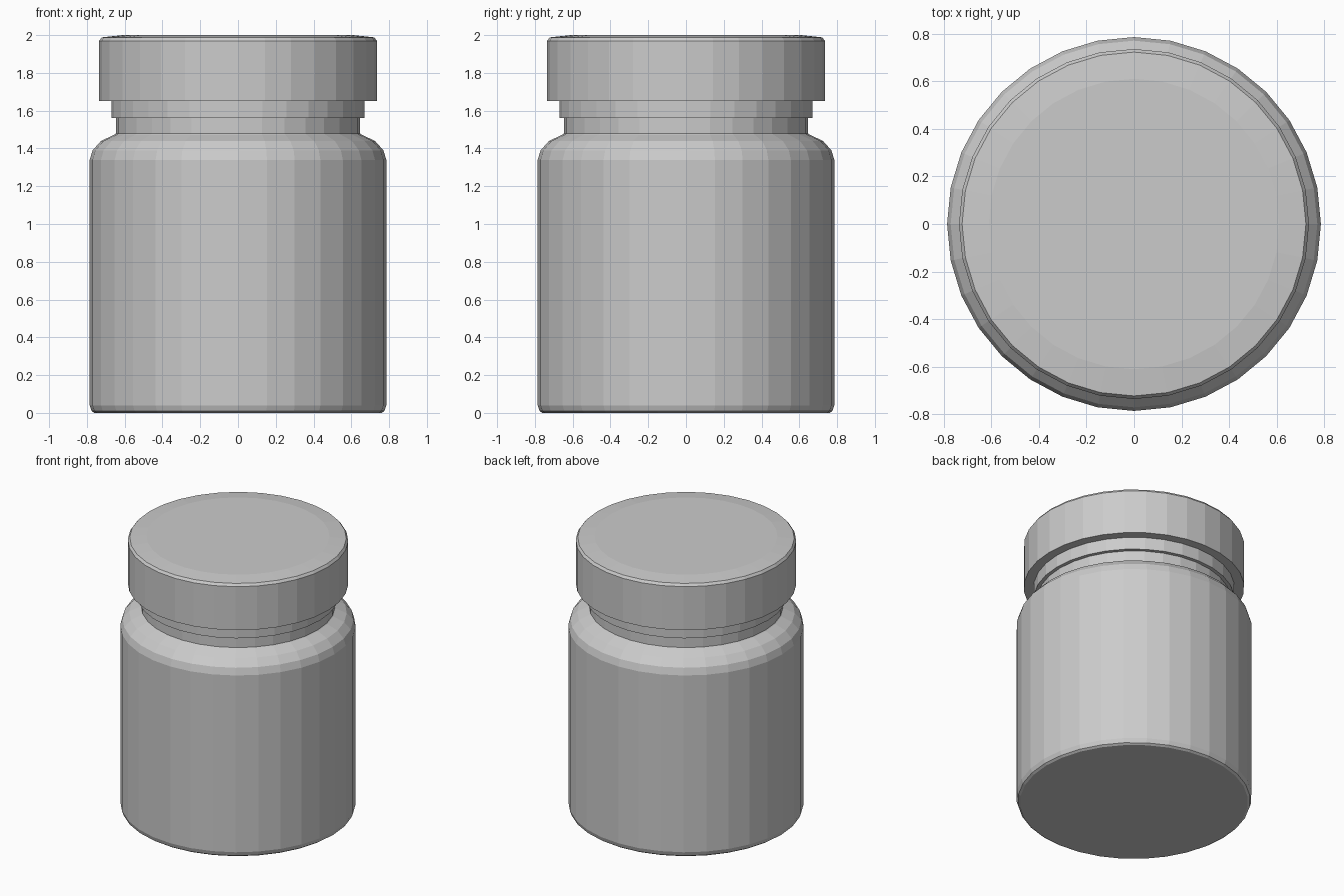
import bpy
import bmesh
from math import cos, sin, tau

cube = bpy.data.objects.get("Cube")
if cube:
    bpy.data.objects.remove(cube, do_unlink=True)

SIDES = 32

grey = bpy.data.materials.new("plain_grey")
grey.use_nodes = True
colour = (0.6, 0.6, 0.6, 1)
grey.diffuse_color = colour
grey.node_tree.nodes["Principled BSDF"].inputs["Base Color"].default_value = colour


def lathe(name, profile):
    """Spin (radius, height) points, listed bottom to top, into a capped solid."""
    bm = bmesh.new()
    rings = []
    for r, z in profile:
        angles = [tau * i / SIDES for i in range(SIDES)]
        rings.append([bm.verts.new((r * cos(a), r * sin(a), z)) for a in angles])
    for low, high in zip(rings, rings[1:]):
        for i in range(SIDES):
            j = (i + 1) % SIDES
            bm.faces.new((low[i], low[j], high[j], high[i]))
    bm.faces.new(rings[0][::-1])
    bm.faces.new(rings[-1])
    mesh = bpy.data.meshes.new(name)
    bm.to_mesh(mesh)
    bm.free()
    mesh.materials.append(grey)
    obj = bpy.data.objects.new(name, mesh)
    bpy.context.collection.objects.link(obj)
    return obj


# Jar body with rounded base and shoulder, then the stepped neck
lathe("jar_body", [
    (0.76, 0), (0.775, 0.01), (0.785, 0.04), (0.785, 1.34), (0.77, 1.39),
    (0.725, 1.44), (0.65, 1.475), (0.645, 1.48), (0.645, 1.56),
    (0.67, 1.56), (0.67, 1.66),
])

# Wide lid with a softened rim and a barely raised top
lathe("lid", [
    (0.735, 1.65), (0.735, 1.97), (0.722, 1.988), (0.61, 2.0),
])
